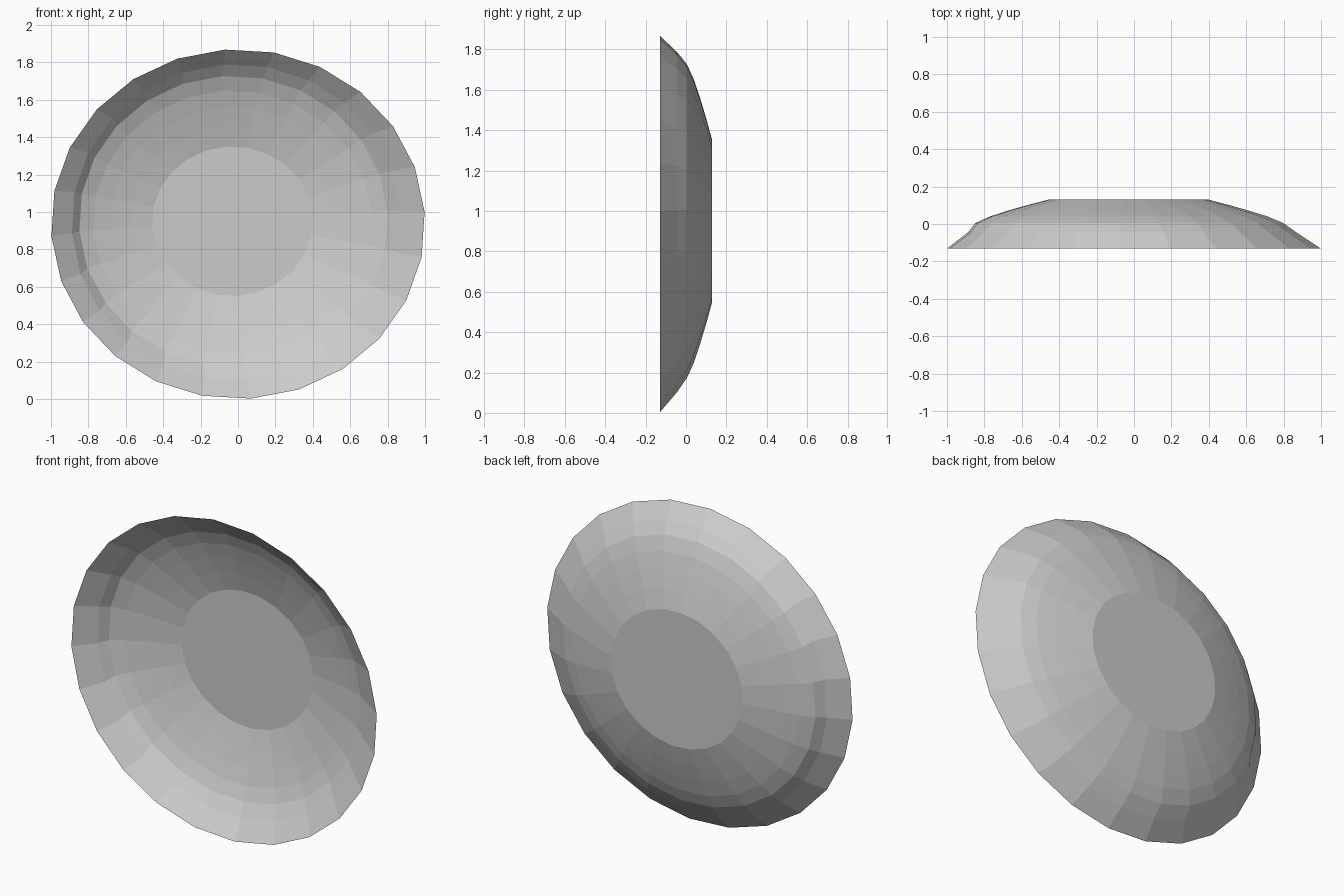
import bpy, bmesh
from math import cos, sin, radians, tau

if "Cube" in bpy.data.objects:
    bpy.data.objects.remove(bpy.data.objects["Cube"])

SIDES = 24
START = radians(4)

# Dish rings from rim to flat back: y, centre x, centre z, radius x, radius z
rings = [
    (-0.13, 0.0, 0.935, 1.0, 0.935),
    (-0.045, -0.01, 0.945, 0.88, 0.845),
    (0.005, -0.025, 0.95, 0.825, 0.778),
    (0.04, -0.028, 0.95, 0.745, 0.70),
    (0.07, -0.03, 0.95, 0.65, 0.61),
    (0.10, -0.03, 0.95, 0.545, 0.51),
    (0.13, -0.03, 0.95, 0.43, 0.40),
]

bm = bmesh.new()
loops = []
for y, cx, cz, rx, rz in rings:
    angles = [START + tau * i / SIDES for i in range(SIDES)]
    loops.append([bm.verts.new((cx + rx * cos(a), y, cz + rz * sin(a))) for a in angles])

# Sloping wall, open at the front
for a, b in zip(loops, loops[1:]):
    for i in range(SIDES):
        j = (i + 1) % SIDES
        bm.faces.new((a[i], a[j], b[j], b[i]))

# Flat back
bm.faces.new(loops[-1])
bmesh.ops.recalc_face_normals(bm, faces=bm.faces)

mesh = bpy.data.meshes.new("dish")
bm.to_mesh(mesh)
bm.free()
bpy.context.collection.objects.link(bpy.data.objects.new("dish", mesh))
